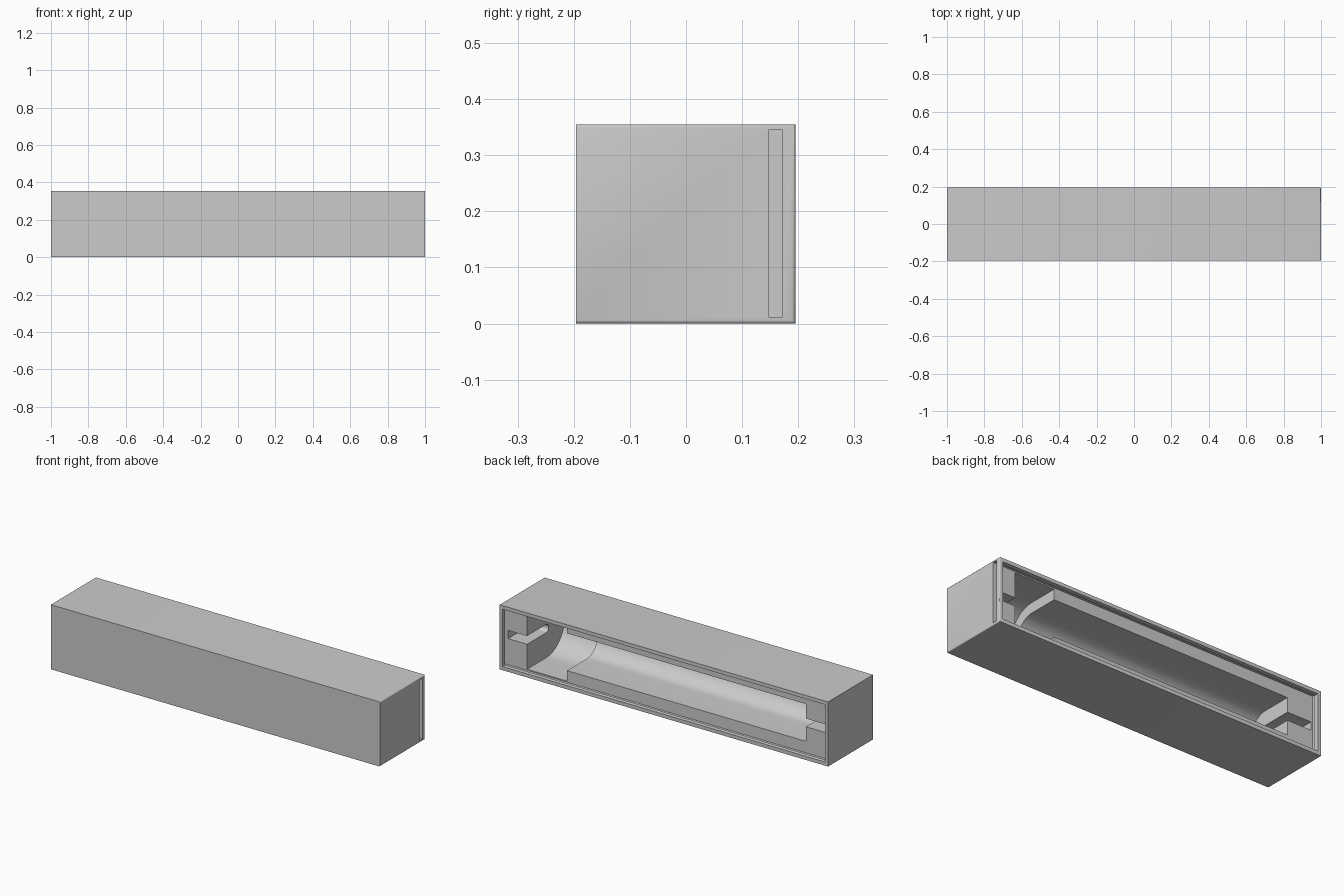
import bpy, bmesh, math
from mathutils import Matrix, Vector

if "Cube" in bpy.data.objects:
    bpy.data.objects.remove(bpy.data.objects["Cube"], do_unlink=True)

AXIS_Y, AXIS_Z = -0.018, 0.178   # shared centre line of all round pockets
FLOOR_Y = 0.147                  # face the pockets are sunk into

grey = bpy.data.materials.new("plain_grey")
grey.use_nodes = True
colour = (0.6, 0.6, 0.6, 1)
grey.diffuse_color = colour
grey.node_tree.nodes["Principled BSDF"].inputs["Base Color"].default_value = colour


def add_object(name, bm):
    bmesh.ops.recalc_face_normals(bm, faces=bm.faces)
    mesh = bpy.data.meshes.new(name)
    bm.to_mesh(mesh)
    bm.free()
    mesh.materials.append(grey)
    obj = bpy.data.objects.new(name, mesh)
    bpy.context.collection.objects.link(obj)
    return obj


def box_bm(low, high):
    low, high = Vector(low), Vector(high)
    bm = bmesh.new()
    bmesh.ops.create_cube(bm, size=1, matrix=Matrix.Translation((low + high) / 2)
                          @ Matrix.Diagonal((*(high - low), 1)))
    return bm


def channel(name, x0, x1, radius, steps=32):
    """U-shaped cutter running along x, open toward the back."""
    points = [(FLOOR_Y + 0.012, AXIS_Z + radius)]
    for i in range(steps + 1):
        a = math.pi * i / steps
        points.append((AXIS_Y - radius * math.sin(a), AXIS_Z + radius * math.cos(a)))
    points.append((FLOOR_Y + 0.012, AXIS_Z - radius))
    bm = bmesh.new()
    face = bm.faces.new([bm.verts.new((x0, y, z)) for y, z in points])
    ext = bmesh.ops.extrude_face_region(bm, geom=[face])
    moved = [v for v in ext["geom"] if isinstance(v, bmesh.types.BMVert)]
    bmesh.ops.translate(bm, vec=(x1 - x0, 0, 0), verts=moved)
    return add_object(name, bm)


# Case block, softened around the open end except along the front
bm = box_bm((-1, -0.196, 0), (1, 0.195, 0.355))
edges = [e for e in bm.edges if all(v.co.x > 0.9 for v in e.verts)
         and any(v.co.y > 0 for v in e.verts)]
bmesh.ops.bevel(bm, geom=edges, offset=0.006, segments=3, profile=0.5, affect='EDGES')
case = add_object("case_body", bm)

# Lid groove (open at one end), back opening and the stepped round pockets
cutters = [
    add_object("lid_groove_cutter", box_bm((-0.988, FLOOR_Y, 0.012), (1.1, 0.172, 0.345))),
    add_object("back_opening_cutter", box_bm((-0.98, 0.16, 0.02), (0.98, 0.3, 0.335))),
    channel("wide_pocket_cutter", 0.62, 0.863, 0.16),
    channel("long_pocket_cutter", -0.832, 0.7, 0.1025),
    channel("pin_notch_cutter", -0.978, 0.978, 0.0225, 16),
]
for cutter in cutters:
    cutter.hide_render = True
    mod = case.modifiers.new(cutter.name, 'BOOLEAN')
    mod.operation = 'DIFFERENCE'
    mod.solver = 'EXACT'
    mod.object = cutter

# Bake the cuts and remove the helpers
bpy.context.view_layer.update()
depsgraph = bpy.context.evaluated_depsgraph_get()
result = bpy.data.meshes.new_from_object(case.evaluated_get(depsgraph))
case.modifiers.clear()
case.data = result
for cutter in cutters:
    bpy.data.objects.remove(cutter, do_unlink=True)

bpy.ops.object.select_all(action='DESELECT')
case.select_set(True)
bpy.context.view_layer.objects.active = case
bpy.ops.object.shade_smooth_by_angle(angle=math.radians(35))
